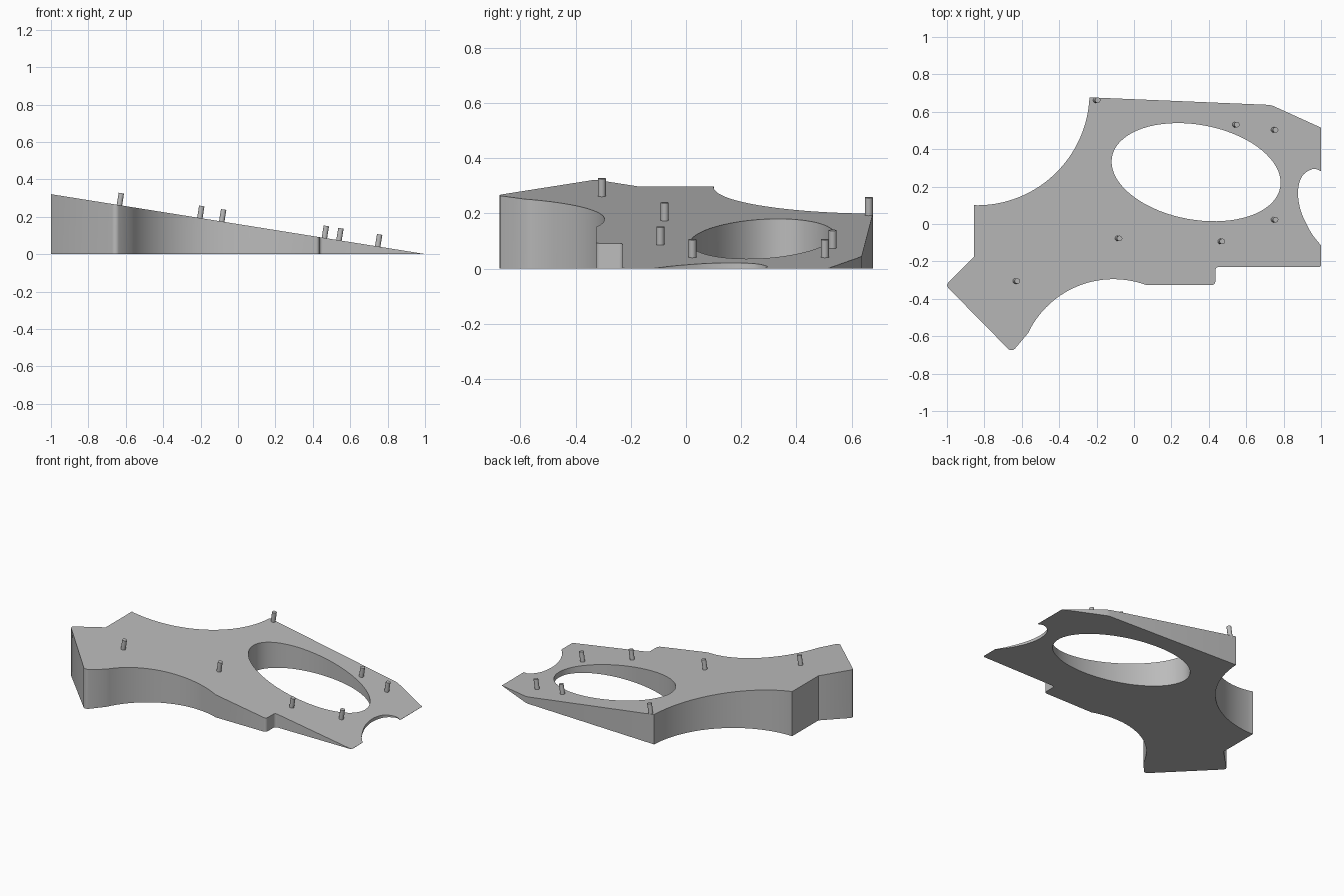
import bpy
import bmesh
from math import cos, sin, radians, atan
from mathutils import Vector, Matrix

cube = bpy.data.objects.get("Cube")
if cube:
    bpy.data.objects.remove(cube, do_unlink=True)

GREY = (0.5, 0.5, 0.5, 1)
mat = bpy.data.materials.new("plain grey")
mat.use_nodes = True
mat.diffuse_color = GREY
mat.node_tree.nodes["Principled BSDF"].inputs["Base Color"].default_value = GREY

SLOPE = 0.16


def top_z(x):
    return 0.001 + SLOPE * (1 - x)


def arc(cx, cy, rx, ry, start, end, steps, turn=0):
    """Points along an elliptical arc, angles in degrees."""
    t = radians(turn)
    pts = []
    for i in range(steps + 1):
        a = radians(start + (end - start) * i / steps)
        u, v = rx * cos(a), ry * sin(a)
        pts.append((cx + u * cos(t) - v * sin(t), cy + u * sin(t) + v * cos(t)))
    return pts


def spline(pts, steps=6):
    """Smooth curve through the given points."""
    p = [Vector(q) for q in pts]
    p = [2 * p[0] - p[1]] + p + [2 * p[-1] - p[-2]]
    out = []
    for a, b, c, d in zip(p, p[1:], p[2:], p[3:]):
        for i in range(steps):
            t = i / steps
            out.append(tuple(0.5 * (2 * b + (c - a) * t + (2 * a - 5 * b + 4 * c - d) * t * t
                                    + (3 * b - a - 3 * c + d) * t ** 3)))
    return out + [tuple(pts[-1])]


def finish(name, bm):
    bmesh.ops.recalc_face_normals(bm, faces=bm.faces)
    mesh = bpy.data.meshes.new(name)
    bm.to_mesh(mesh)
    bm.free()
    mesh.materials.append(mat)
    obj = bpy.data.objects.new(name, mesh)
    bpy.context.collection.objects.link(obj)
    bpy.ops.object.select_all(action="DESELECT")
    obj.select_set(True)
    bpy.context.view_layer.objects.active = obj
    bpy.ops.object.shade_smooth_by_angle(angle=radians(28))
    return obj


# Outline of the wedge, clockwise from the back left corner
notch = spline([(1, 0.283), (0.957, 0.294), (0.9, 0.257), (0.877, 0.175),
                (0.892, 0.07), (0.945, -0.043), (1, -0.115)])
outline = [(-0.237, 0.677), (0.72, 0.637), (0.745, 0.631), (1, 0.515)]
outline += notch
outline += [(1, -0.222), (0.992, -0.23)]
outline += arc(0.452, -0.247, 0.017, 0.017, 90, 180, 4)
outline += arc(0.417, -0.308, 0.018, 0.018, 0, -90, 4)
outline += arc(-0.11, -0.8, 0.505, 0.505, 70, 154.5, 36)
outline += arc(-0.655, -0.65, 0.025, 0.025, -45, -135, 4)
outline += [(-0.995, -0.34), (-1, -0.328), (-0.995, -0.316), (-0.855, -0.175), (-0.855, 0.102)]
outline += arc(-0.84, 0.702, 0.602, 0.602, -90, -4, 36)

# Tilted oval opening
opening = arc(0.332, 0.277, 0.457, 0.2535, 0, 360, 72, turn=-10.3)[:-1]

# Wedge plate: fill the flat base, extrude it and slope the top
bm = bmesh.new()
edges = []
for loop in (outline, opening):
    verts = [bm.verts.new((x, y, 0)) for x, y in loop]
    edges += [bm.edges.new((a, b)) for a, b in zip(verts, verts[1:] + verts[:1])]
bmesh.ops.triangle_fill(bm, edges=edges, use_beauty=True)
upper = bmesh.ops.extrude_face_region(bm, geom=bm.faces[:])["geom"]
for v in upper:
    if isinstance(v, bmesh.types.BMVert):
        v.co.z = top_z(v.co.x)
finish("wedge_plate", bm)

# Pins standing square to the sloping top
PINS = [(-0.634, -0.305), (-0.204, 0.662), (-0.087, -0.077), (0.462, -0.093),
        (0.54, 0.531), (0.747, 0.503), (0.747, 0.023)]
tilt = Matrix.Rotation(atan(SLOPE), 4, "Y")
for i, (x, y) in enumerate(PINS):
    bm = bmesh.new()
    length, sunk = 0.085, 0.02
    bmesh.ops.create_cone(bm, cap_ends=True, segments=24, radius1=0.0145,
                          radius2=0.0145, depth=length)
    place = Matrix.Translation((x, y, top_z(x))) @ tilt @ Matrix.Translation((0, 0, length / 2 - sunk))
    bmesh.ops.transform(bm, matrix=place, verts=bm.verts)
    finish(f"pin_{i + 1}", bm)
